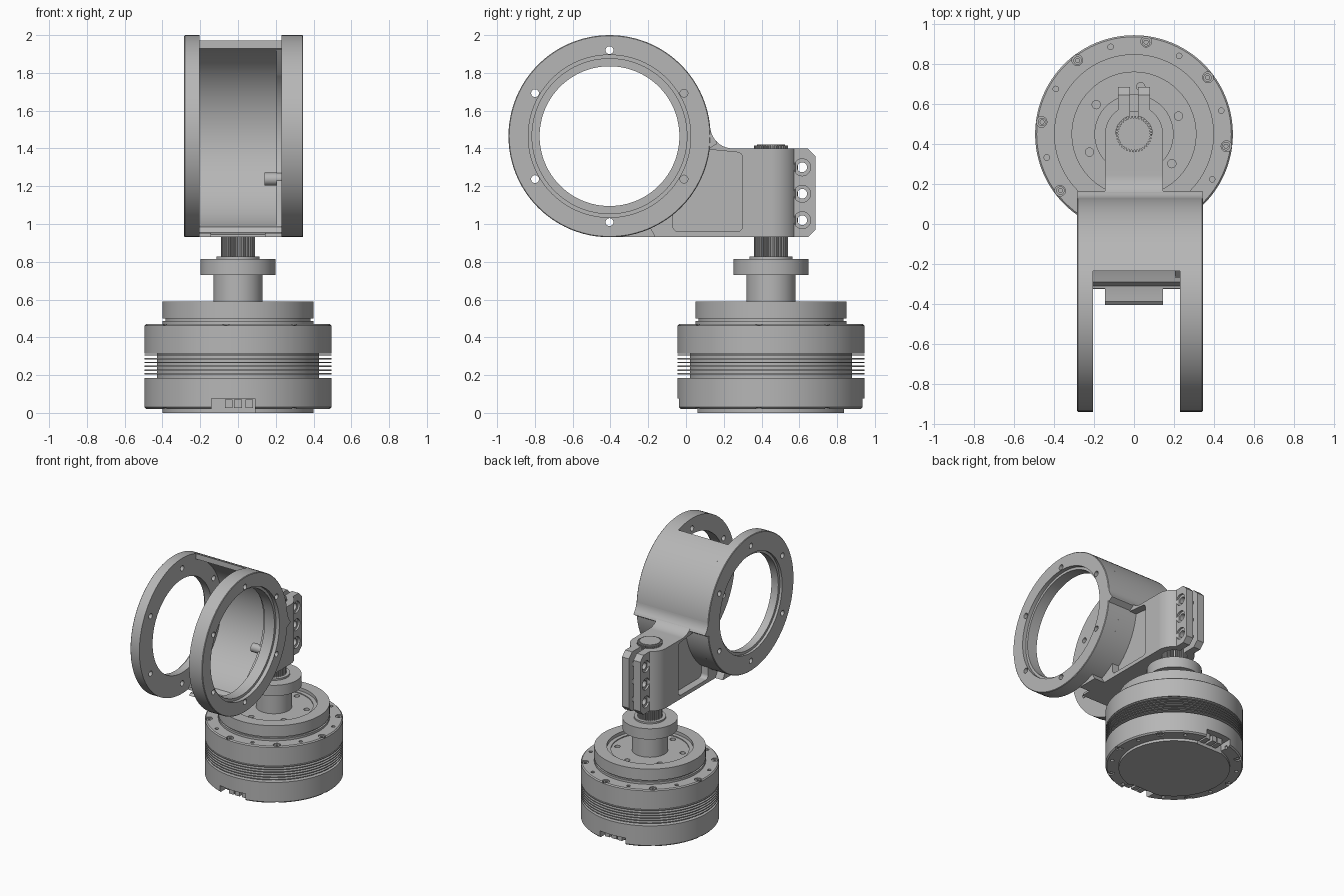
import bpy, bmesh
from math import sin, cos, pi, radians, atan2, hypot
from mathutils import Matrix, Vector

cube = bpy.data.objects.get("Cube")
if cube:
    bpy.data.objects.remove(cube)

gray = bpy.data.materials.new("machined_gray")
gray.use_nodes = True
GRAY = (0.47, 0.47, 0.47, 1)
gray.diffuse_color = GRAY
gray.node_tree.nodes["Principled BSDF"].inputs["Base Color"].default_value = GRAY

MY = 0.45                        # motor axis y
RY, RZ, RO = -0.405, 1.465, 0.535  # ring centre and outer radius
TURN_X = Matrix.Rotation(pi / 2, 4, 'Y')   # local z becomes x


def finish(name, bm, matrix=None):
    bmesh.ops.recalc_face_normals(bm, faces=bm.faces)
    if matrix:
        bmesh.ops.transform(bm, matrix=matrix, verts=bm.verts)
    mesh = bpy.data.meshes.new(name)
    bm.to_mesh(mesh)
    bm.free()
    mesh.materials.append(gray)
    ob = bpy.data.objects.new(name, mesh)
    bpy.context.collection.objects.link(ob)
    return ob


def lathe(name, profile, matrix, closed=False, steps=96):
    """Revolve (radius, height) points around local z."""
    bm = bmesh.new()
    vs = [bm.verts.new((r, 0, h)) for r, h in profile]
    es = [bm.edges.new(p) for p in zip(vs, vs[1:])]
    if closed:
        es.append(bm.edges.new((vs[-1], vs[0])))
    bmesh.ops.spin(bm, geom=vs + es, cent=(0, 0, 0), axis=(0, 0, 1),
                   angle=2 * pi, steps=steps)
    bmesh.ops.remove_doubles(bm, verts=bm.verts, dist=1e-5)
    return finish(name, bm, matrix)


def prism(name, points, lo, hi, axis='x'):
    """Extrude a (y, z) outline along x, or an (x, y) outline along z."""
    bm = bmesh.new()
    place = (lambda p: (lo, *p)) if axis == 'x' else (lambda p: (*p, lo))
    face = bm.faces.new([bm.verts.new(place(p)) for p in points])
    out = bmesh.ops.extrude_face_region(bm, geom=[face])
    step = Vector((hi - lo, 0, 0) if axis == 'x' else (0, 0, hi - lo))
    bmesh.ops.translate(bm, vec=step, verts=[v for v in out["geom"] if isinstance(v, bmesh.types.BMVert)])
    return finish(name, bm)


def arc(cx, cy, r, a, b, n=24):
    return [(cx + r * cos(radians(a + (b - a) * i / n)),
             cy + r * sin(radians(a + (b - a) * i / n))) for i in range(n + 1)]


def rod(name, r, lo, hi, x, y, axis='z', steps=20):
    """Cylinder along z at (x, y), or along x at (y, z)."""
    ring = arc(x, y, r, 0, 360, steps)[:-1]
    return prism(name, ring, lo, hi, axis)


def box(name, x0, x1, y0, y1, z0, z1):
    return prism(name, [(x0, y0), (x1, y0), (x1, y1), (x0, y1)], z0, z1, 'z')


def cut(target, cutters):
    for c in cutters:
        c.hide_render = True
        mod = target.modifiers.new("cut", 'BOOLEAN')
        mod.operation, mod.solver, mod.object = 'DIFFERENCE', 'EXACT', c
        with bpy.context.temp_override(object=target, active_object=target):
            bpy.ops.object.modifier_apply(modifier=mod.name)
        bpy.data.objects.remove(c)


def polar(r, deg):
    return r * cos(radians(deg)), MY + r * sin(radians(deg))


at_motor = Matrix.Translation((0, MY, 0))
at_ring = Matrix.Translation((0, RY, RZ)) @ TURN_X

# Motor housing halves and the finned middle
lower = lathe("lower_housing", [(0, 0), (0.40, 0), (0.40, 0.02), (0.485, 0.02), (0.495, 0.03),
                                (0.495, 0.185), (0, 0.185)], at_motor)
upper = lathe("upper_housing", [(0, 0.315), (0.495, 0.315), (0.495, 0.462), (0.487, 0.47),
                                (0, 0.47)], at_motor)
fins = [(0, 0.18), (0.43, 0.18)]
for i in range(6):
    z = 0.203 + 0.02 * i
    fins += [(0.43, z), (0.495, z), (0.495, z + 0.007), (0.43, z + 0.007)]
lathe("cooling_fins", fins + [(0.43, 0.32), (0, 0.32)], at_motor)

# Screw notches and small holes around both rims
for body, z0, z1, face in ((upper, 0.437, 0.50, 0.47), (lower, -0.01, 0.052, 0.02)):
    cutters = []
    for k in range(8):
        a = -7.5 + 45 * k
        x, y = polar(0.467, a)
        cutters.append(rod("notch", 0.027, z0, z1, x, y))
        x, y = polar(0.452, a + 22.5)
        cutters.append(rod("pin_hole", 0.014, face - 0.02, face + 0.02, x, y, steps=12))
    if body is lower:
        cutters.append(box("front_pocket", -0.14, 0.09, -0.1, 0.08, -0.01, 0.075))
        cutters.append(box("back_pocket", -0.12, 0.10, 0.83, 1.0, -0.01, 0.075))
    cut(body, cutters)
    for k in range(8):
        x, y = polar(0.464, -7.5 + 45 * k)
        if body is upper or abs(x) > 0.16:
            lo, hi = (0.43, 0.465) if body is upper else (0.025, 0.06)
            screw = rod("rim_screw", 0.021, lo, hi, x, y)
            end = hi if body is upper else lo
            cut(screw, [rod("socket", 0.011, end - 0.015, end + 0.015, x, y, steps=6)])

# Connector blocks inside the base pockets
for x in (-0.05, 0.0, 0.06):
    box("connector_block", x - 0.02, x + 0.02, -0.01, 0.09, 0.025, 0.07)
    box("connector_block", x - 0.02, x + 0.02, 0.82, 0.9, 0.025, 0.07)

# Rotating output plate with a recessed face
plate = lathe("output_plate", [(0, 0.46), (0.385, 0.46), (0.385, 0.50), (0.40, 0.50), (0.40, 0.59),
                               (0.31, 0.59), (0.31, 0.565), (0.28, 0.565), (0.28, 0.558),
                               (0, 0.558)], at_motor)
lathe("plate_seal", [(0.37, 0.465), (0.40, 0.465), (0.40, 0.487), (0.37, 0.487)], at_motor, True)
cut(plate, [rod("plate_hole", 0.021, 0.53, 0.6, *polar(0.24, 22 + 60 * k), steps=16) for k in range(6)])

# Shaft, collar and splined end
lathe("output_shaft", [(0, 0.55), (0.13, 0.55), (0.13, 0.73), (0.198, 0.73), (0.198, 0.815),
                       (0.115, 0.815), (0.115, 0.828), (0, 0.828)], at_motor)
spline = []
for k in range(36):
    for off, r in ((0, 0.080), (3, 0.080), (4, 0.091), (8, 0.091)):
        x, y = polar(r, 10 * k + off)
        spline.append((x, y))
prism("splined_shaft", spline, 0.82, 1.415, 'z')
rod("shaft_cap", 0.075, 1.40, 1.422, 0, MY, steps=48)

# Two ring flanges with stepped bores
left_ring = lathe("left_ring", [(0.43, 0.345), (RO - 0.004, 0.345), (RO, 0.341), (RO, 0.23),
                                (0.41, 0.23), (0.41, 0.315), (0.43, 0.315)], at_ring, True)
right_ring = lathe("right_ring", [(0.37, -0.205), (RO, -0.205), (RO, -0.281), (RO - 0.004, -0.285),
                                  (0.39, -0.285), (0.39, -0.265), (0.37, -0.265)], at_ring, True)
for ring, lo, hi in ((left_ring, 0.2, 0.4), (right_ring, -0.35, -0.15)):
    holes = []
    for k in range(6):
        y, z = arc(RY, RZ, 0.455, 30 + 60 * k, 400, 1)[0]
        holes.append(rod("ring_hole", 0.021, lo, hi, y, z, 'x'))
    cut(ring, holes)

# Curved back shell joining the rings, with an inner ledge
prism("back_shell", arc(RY, RZ, RO, -81, 71.4, 48) + arc(RY, RZ, 0.495, 70, -76.7, 48), -0.21, 0.235)
prism("shell_ledge", arc(RY, RZ, 0.515, -78, 70, 48) + arc(RY, RZ, 0.43, 50, -50, 36), 0.205, 0.235)

# Standoff tube inside the shell
y, z = arc(RY, RZ, 0.455, -30, 0, 1)[0]
lathe("standoff_tube", [(0.021, 0.14), (0.034, 0.14), (0.034, 0.25), (0.021, 0.25)],
      Matrix.Translation((0, y, z)) @ TURN_X, True, 24)

# Wide shoulder under the shell
fillet = arc(0.248, 1.52, 0.12, 185, 270, 16)
shoulder = [p for p in fillet if p[0] < 0.166]
prism("shell_shoulder", shoulder + [(0.165, 1.425), (0.125, 1.40), (0.09, 1.45)], -0.284, 0.344)

# Arm from ring to clamp, with rounded side pockets
arm = prism("arm", fillet + [(MY, 1.40), (MY, 0.93), (RY, 0.93)]
            + arc(RY, RZ, 0.52, -88, 3, 36), -0.145, 0.145)
pocket = []
for cy, cz, a in ((0.27, 1.35, 0), (-0.04, 1.38, 90), (-0.04, 0.99, 180), (0.27, 0.99, 270)):
    pocket += arc(cy, cz, 0.03, a, a + 90, 6)
cut(arm, [prism("pocket", pocket, 0.085, 0.2), prism("pocket", pocket, -0.2, -0.085)])

# Flat foot between the rings along the bottom
prism("bottom_web", [(-0.325, 0.93), (-0.16, 0.93)] + arc(RY, RZ, 0.52, -66, -81, 8), -0.21, 0.235)

# Split clamp around the splined shaft
barrel = lathe("clamp_barrel", [(0.092, 0.93), (0.145, 0.93), (0.145, 1.40), (0.092, 1.40)],
               at_motor, True)
cut(barrel, [box("slit", -0.02, 0.02, MY + 0.03, 0.8, 0.9, 1.45)])
ear_outline = [(0.55, 0.93), (0.645, 0.93), (0.685, 0.97), (0.685, 1.36), (0.645, 1.40), (0.55, 1.40)]
for side, name in ((1, "left_clamp_ear"), (-1, "right_clamp_ear")):
    ear = prism(name, ear_outline, *sorted((side * 0.02, side * 0.08)))
    cutters = []
    for z in (1.02, 1.16, 1.30):
        cutters.append(rod("bolt_hole", 0.026, -0.1, 0.1, 0.615, z, 'x'))
        cutters.append(rod("bolt_recess", 0.045, *sorted((side * 0.065, side * 0.1)), 0.615, z, 'x', 24))
    cut(ear, cutters)

# Smooth the round surfaces, keep the machined edges crisp
bpy.ops.object.select_all(action='DESELECT')
for ob in bpy.context.scene.objects:
    if ob.type == 'MESH' and gray.name in ob.data.materials:
        ob.select_set(True)
        bpy.context.view_layer.objects.active = ob
bpy.ops.object.shade_smooth_by_angle(angle=radians(30))
